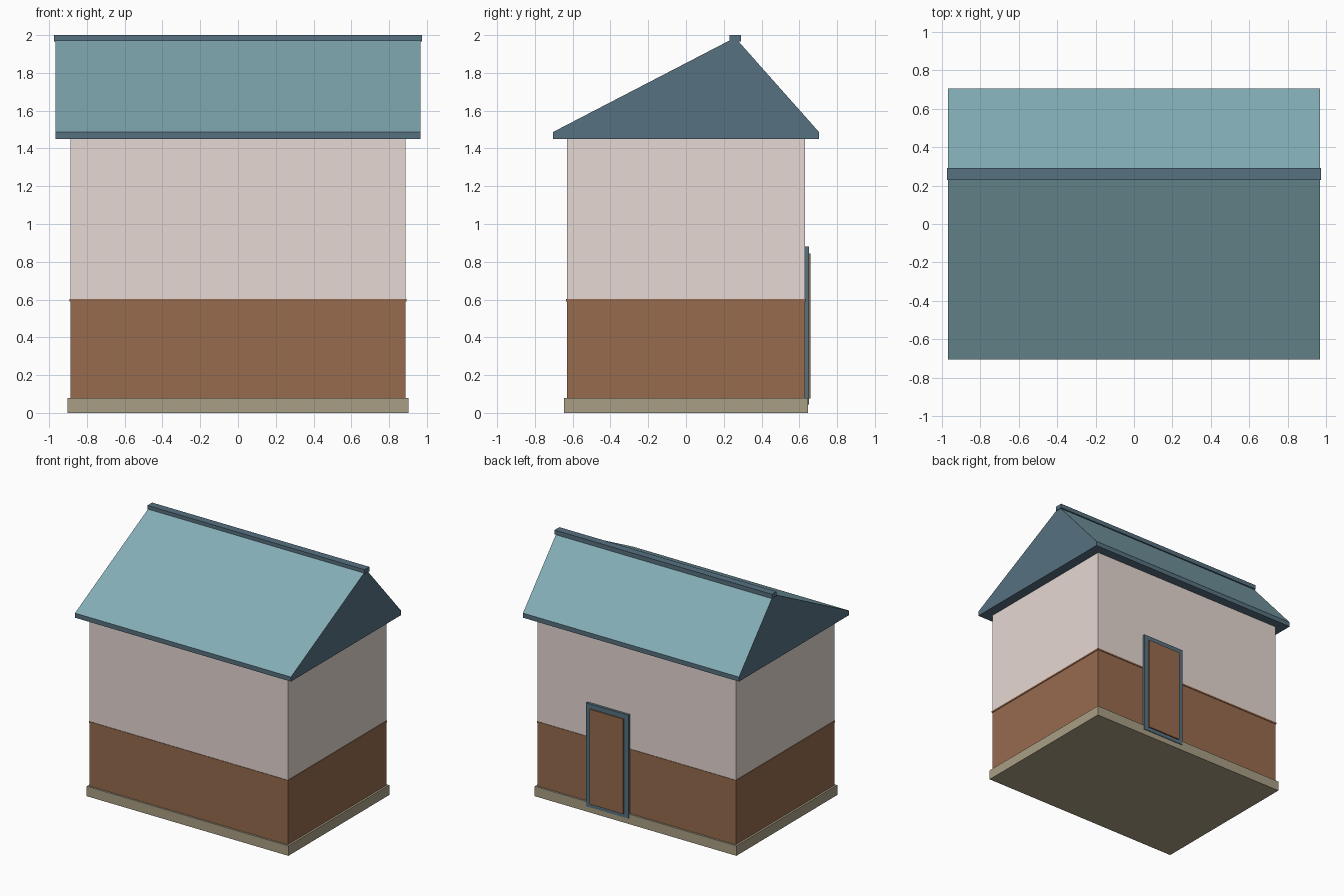
import bpy, bmesh

if "Cube" in bpy.data.objects:
    bpy.data.objects.remove(bpy.data.objects["Cube"])


def material(name, r, g, b):
    """Flat colour given as 0-255 display values, stored as linear."""
    def lin(c):
        c /= 255
        return c / 12.92 if c <= 0.04045 else ((c + 0.055) / 1.055) ** 2.4
    m = bpy.data.materials.new(name)
    m.diffuse_color = (lin(r), lin(g), lin(b), 1)
    m.use_nodes = True
    m.node_tree.nodes["Principled BSDF"].inputs["Base Color"].default_value = m.diffuse_color
    return m


PLASTER = material("pale plaster", 230, 216, 211)
BROWN = material("brown cladding", 151, 107, 79)
STONE = material("stone", 170, 159, 133)
TRIM = material("dark blue trim", 86, 113, 128)
ROOF = material("blue roof", 132, 174, 183)


def prism(name, profile, x0, x1, *mats):
    """Extrude a (y, z) profile from x0 to x1."""
    bm = bmesh.new()
    face = bm.faces.new([bm.verts.new((x0, y, z)) for y, z in profile])
    ext = bmesh.ops.extrude_face_region(bm, geom=[face])
    moved = [v for v in ext["geom"] if isinstance(v, bmesh.types.BMVert)]
    bmesh.ops.translate(bm, verts=moved, vec=(x1 - x0, 0, 0))
    bmesh.ops.recalc_face_normals(bm, faces=bm.faces)
    mesh = bpy.data.meshes.new(name)
    bm.to_mesh(mesh)
    bm.free()
    for m in mats:
        mesh.materials.append(m)
    obj = bpy.data.objects.new(name, mesh)
    bpy.context.collection.objects.link(obj)
    return obj


def box(name, x0, x1, y0, y1, z0, z1, mat):
    return prism(name, [(y0, z0), (y1, z0), (y1, z1), (y0, z1)], x0, x1, mat)


# Base and walls
box("plinth", -0.903, 0.903, -0.645, 0.645, 0, 0.08, STONE)
box("lower_wall", -0.887, 0.887, -0.63, 0.63, 0.08, 0.595, BROWN)
box("wall_ledge", -0.892, 0.892, -0.634, 0.634, 0.59, 0.603, BROWN)
box("upper_wall", -0.887, 0.887, -0.63, 0.63, 0.595, 1.45, PLASTER)

# Lopsided gable roof: dark gables, eaves and underside, light slopes
roof = prism("roof", [(-0.704, 1.45), (0.704, 1.45), (0.704, 1.487),
                      (0.26, 1.987), (-0.704, 1.487)], -0.967, 0.967, TRIM, ROOF)
for p in roof.data.polygons:
    p.material_index = 1 if p.normal.z > 0.3 else 0
box("ridge_cap", -0.973, 0.973, 0.23, 0.291, 1.965, 2.0, TRIM)

# Back door
box("door_frame", 0.06, 0.44, 0.62, 0.65, 0.045, 0.882, TRIM)
box("door_leaf", 0.10, 0.40, 0.64, 0.66, 0.075, 0.843, BROWN)
